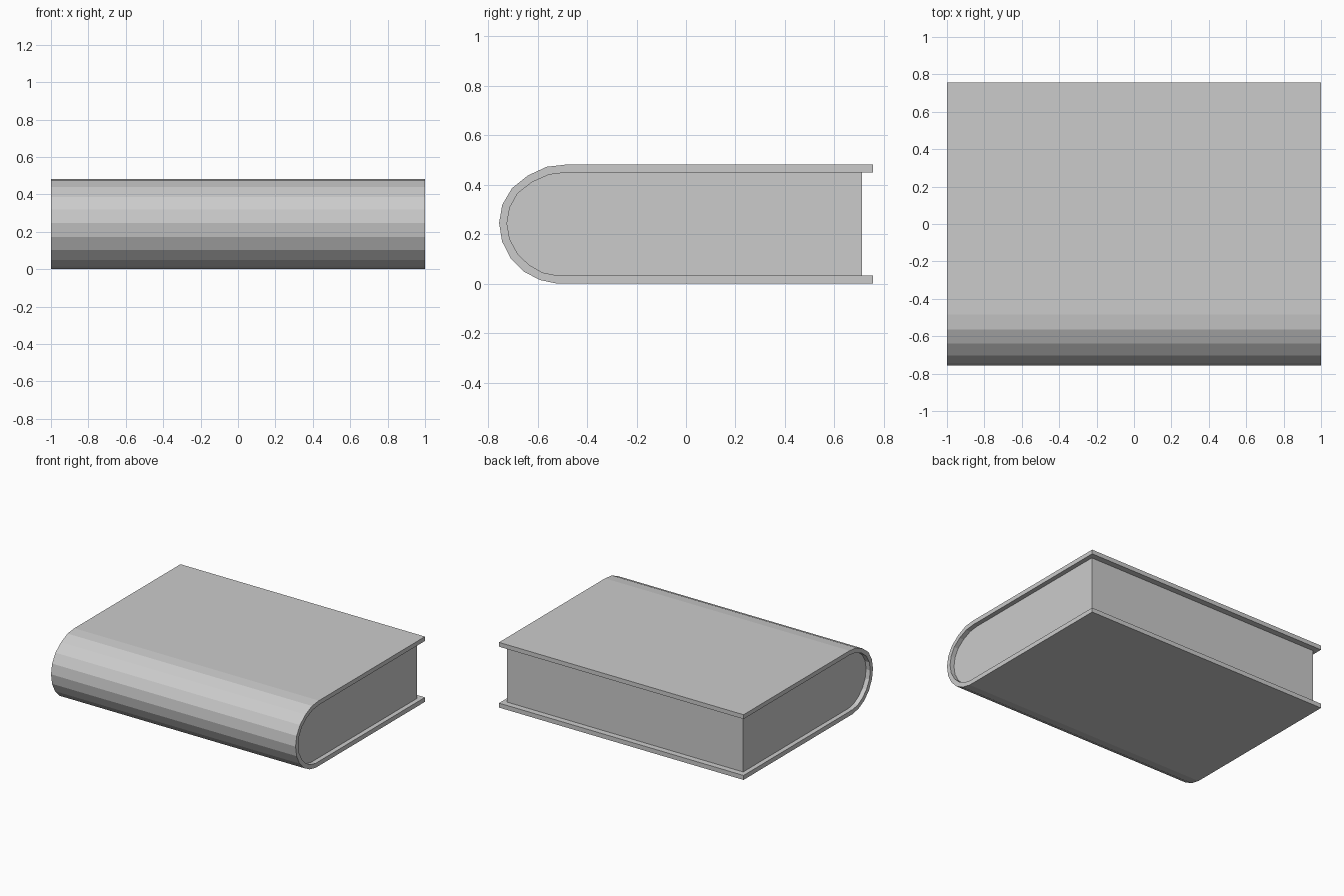
import bpy, bmesh

if "Cube" in bpy.data.objects:
    bpy.data.objects.remove(bpy.data.objects["Cube"])

# Rounded spine sections as (y, z), running from the top board to the bottom board
SPINE_OUT = [(-0.483, 0.482), (-0.563, 0.473), (-0.639, 0.438), (-0.704, 0.386),
             (-0.743, 0.320), (-0.756, 0.246), (-0.744, 0.171), (-0.709, 0.103),
             (-0.656, 0.049), (-0.591, 0.015), (-0.520, 0.0)]
SPINE_IN = [(-0.483, 0.450), (-0.555, 0.441), (-0.624, 0.410), (-0.681, 0.365),
            (-0.713, 0.308), (-0.724, 0.244), (-0.713, 0.180), (-0.681, 0.121),
            (-0.636, 0.077), (-0.580, 0.045), (-0.520, 0.033)]
TOP_IN, BOTTOM_IN = SPINE_IN[0][1], SPINE_IN[-1][1]
COVER_Y, PAGE_Y = 0.756, 0.712
COVER_X, PAGE_X = 1.0, 0.966


def extrude_faces(name, points, faces, half):
    """Extrude flat faces of a y-z section along x, centred on x = 0."""
    bm = bmesh.new()
    verts = [bm.verts.new((-half, y, z)) for y, z in points]
    flat = [bm.faces.new([verts[i] for i in f]) for f in faces]
    result = bmesh.ops.extrude_face_region(bm, geom=flat, use_keep_orig=True)
    moved = [g for g in result["geom"] if isinstance(g, bmesh.types.BMVert)]
    bmesh.ops.translate(bm, verts=moved, vec=(2 * half, 0, 0))
    bmesh.ops.recalc_face_normals(bm, faces=bm.faces)
    mesh = bpy.data.meshes.new(name)
    bm.to_mesh(mesh)
    bm.free()
    obj = bpy.data.objects.new(name, mesh)
    bpy.context.collection.objects.link(obj)
    return obj


# Wraparound cover: strip of quads between the outer and inner sections
outer = [(COVER_Y, 0.482)] + SPINE_OUT + [(COVER_Y, 0.0)]
inner = [(COVER_Y, TOP_IN)] + SPINE_IN + [(COVER_Y, BOTTOM_IN)]
n = len(outer)
extrude_faces("cover", outer + inner,
              [(i, i + 1, n + i + 1, n + i) for i in range(n - 1)], COVER_X)

# Page block: fills the cover, set back at the ends and the fore edge
pages = [(PAGE_Y, TOP_IN)] + SPINE_IN + [(PAGE_Y, BOTTOM_IN)]
extrude_faces("page_block", pages, [range(len(pages))], PAGE_X)
